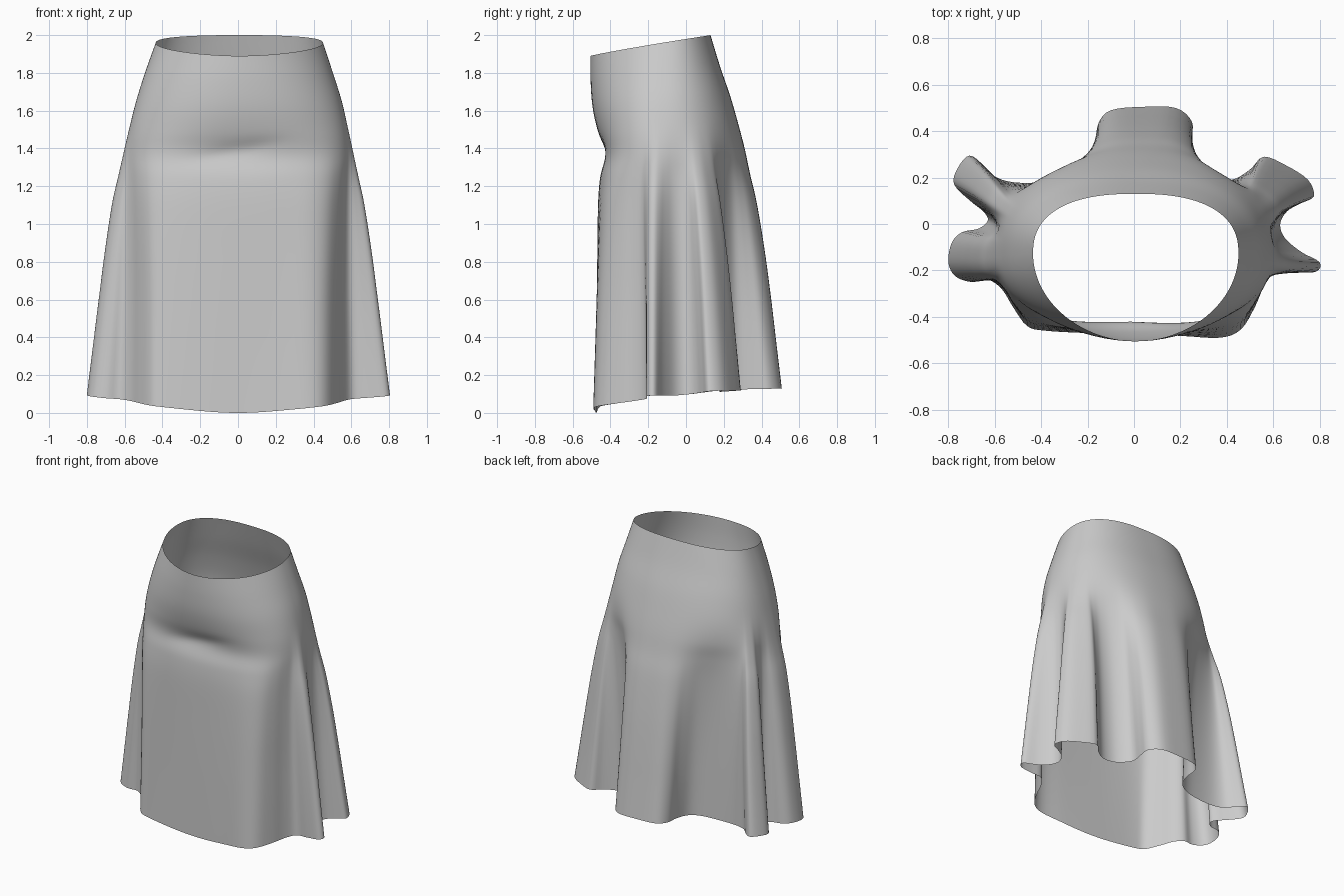
import bpy, math

if "Cube" in bpy.data.objects:
    bpy.data.objects.remove(bpy.data.objects["Cube"])

# Hem outline seen from above, counterclockwise from the front centre
HEM = [(0, -.475), (.2, -.482), (.37, -.49), (.46, -.455), (.52, -.36), (.56, -.27),
       (.61, -.21), (.70, -.21), (.785, -.205), (.80, -.165), (.72, -.12), (.65, -.06),
       (.63, 0), (.66, .055), (.72, .09), (.775, .12), (.75, .19), (.66, .25),
       (.56, .29), (.50, .235), (.42, .19), (.32, .20), (.24, .27), (.245, .36),
       (.25, .44), (.18, .50), (.04, .505), (-.10, .49), (-.155, .43), (-.165, .34),
       (-.20, .25), (-.28, .20), (-.40, .18), (-.52, .18), (-.60, .205), (-.65, .255),
       (-.71, .295), (-.76, .24), (-.775, .17), (-.70, .095), (-.65, .055), (-.63, .015),
       (-.67, -.02), (-.74, -.035), (-.785, -.08), (-.80, -.165), (-.77, -.225),
       (-.70, -.25), (-.63, -.24), (-.57, -.28), (-.52, -.36), (-.46, -.44), (-.38, -.46),
       (-.2, -.47)]

# Body ovals: height, left x, right x, front y, back y, front squareness, hem blend
LEVELS = [(1.95, -.435, .45, -.505, .13, 1.95, 0),
          (1.80, -.49, .50, -.505, .18, 2.05, 0),
          (1.65, -.538, .548, -.495, .235, 2.15, 0),
          (1.50, -.573, .58, -.468, .277, 2.3, .015),
          (1.37, -.588, .593, -.442, .296, 2.45, .09),
          (1.25, -.585, .588, -.452, .292, 2.6, .23),
          (1.10, -.58, .58, -.46, .29, 2.7, .40),
          (.85, -.57, .57, -.46, .29, 2.8, .59),
          (.60, -.56, .56, -.46, .29, 2.8, .74),
          (.35, -.56, .56, -.46, .29, 2.8, .87),
          (.10, -.56, .56, -.46, .29, 2.8, 1)]


def spline(pts, steps, closed):
    """Catmull-Rom curve through points of any dimension."""
    n, out = len(pts), []
    pick = (lambda i: pts[i % n]) if closed else (lambda i: pts[max(0, min(n - 1, i))])
    for i in range(n if closed else n - 1):
        p = [pick(i + k) for k in (-1, 0, 1, 2)]
        for s in range(steps):
            t = s / steps
            out.append([.5 * (2 * b + (c - a) * t + (2 * a - 5 * b + 4 * c - d) * t * t
                              + (3 * b - a - 3 * c + d) * t ** 3) for a, b, c, d in zip(*p)])
    if not closed:
        out.append(list(pts[-1]))
    return out


def spow(v, e):
    return math.copysign(abs(v) ** e, v)


hem = spline(HEM, 4, True)
rings = spline(LEVELS, 6, False)
N = len(hem)

# Angle of each hem point around the body, smoothed so the oval is evenly followed
ang = []
for x, y in hem:
    a = math.atan2(y + .12, x)
    while ang and a < ang[-1] - math.pi:
        a += 2 * math.pi
    ang.append(a)
W = 9
for _ in range(2):
    ang = [sum(ang[(i + k) % N] + 2 * math.pi * ((i + k) // N) for k in range(-W, W + 1))
           / (2 * W + 1) for i in range(N)]

# Loft from waist to hem
verts, faces = [], []
for zn, xl, xr, yf, yb, nf, w in rings:
    s = (zn - .1) / 1.85
    cy = -.13
    for (hx, hy), a in zip(hem, ang):
        c, d = math.cos(a), math.sin(a)
        e = 2 / (nf if d < 0 else 2.2 + .25 * s ** 4)
        bx = (xl + xr) / 2 + (xr - xl) / 2 * spow(c, e)
        by = cy + ((yb - cy) if d > 0 else (cy - yf)) * spow(d, e)
        x, y = bx + (hx - bx) * w, by + (hy - by) * w
        # tilted waist, hem rising towards the back
        rim_z = 1.89 + .11 * min(1, max(0, (y + .505) / .635)) ** .9
        front = math.atan2(hx, -hy - .12)
        hem_z = .13 * math.sin(front / 2) ** 2 + .05 * hx * hx
        z = zn + (rim_z - 1.95) * s ** 4 + (hem_z - .1) * (1 - s) ** 3
        # hollow and slanted wrinkle under the belly
        if d < 0:
            y += .018 * math.exp(-((z - 1.38) / .09) ** 2 - (x / .3) ** 2)
            y += .008 * math.exp(-((z - 1.39 - .2 * x) / .04) ** 2 - (x / .2) ** 2)
        verts.append((x, y, max(z, 0)))
for r in range(len(rings) - 1):
    for i in range(N):
        j = (i + 1) % N
        faces.append(((r + 1) * N + i, (r + 1) * N + j, r * N + j, r * N + i))

mesh = bpy.data.meshes.new("skirt")
mesh.from_pydata(verts, [], faces)
mesh.update()
skirt = bpy.data.objects.new("skirt", mesh)
bpy.context.collection.objects.link(skirt)
for p in mesh.polygons:
    p.use_smooth = True
